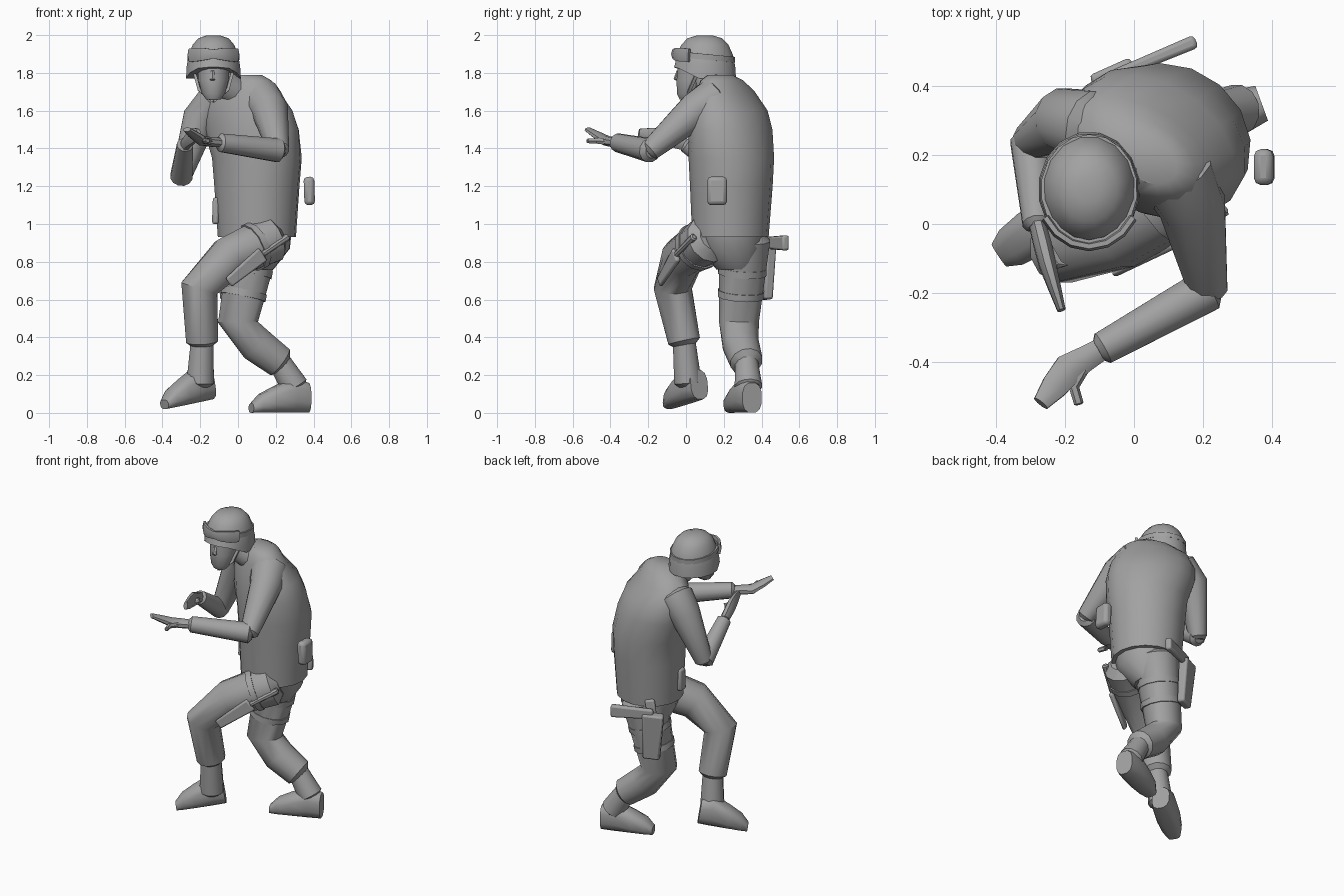
import bpy, bmesh, math
from mathutils import Vector

if "Cube" in bpy.data.objects:
    bpy.data.objects.remove(bpy.data.objects["Cube"], do_unlink=True)

grey = bpy.data.materials.new("plain grey")
grey.use_nodes = True
grey.diffuse_color = (.36, .36, .36, 1)
grey.node_tree.nodes["Principled BSDF"].inputs["Base Color"].default_value = grey.diffuse_color
parts = []


def at(x, y, z):
    return Vector((x, y, z))


X, Y, Z = at(1, 0, 0), at(0, 1, 0), at(0, 0, 1)


def loft(name, rings, ref, normal=None, sides=12, closed=False, square=1):
    """Skin rings of (centre, radius along ref, radius across)."""
    bm = bmesh.new()
    centres = [ring[0] for ring in rings]
    last, loops = len(rings) - 1, []
    grow = math.sqrt(2) if sides == 4 else 1
    for i, (centre, along, across) in enumerate(rings):
        following = centres[(i + 1) % len(rings)] if closed else centres[min(i + 1, last)]
        previous = centres[i - 1] if closed else centres[max(i - 1, 0)]
        tangent = (normal or following - previous).normalized()
        a = (ref - tangent * ref.dot(tangent)).normalized()
        b = tangent.cross(a)
        loop = []
        for k in range(sides):
            turn = math.tau * (k + .5) / sides
            c, s = (math.copysign(abs(v) ** square, v) * grow
                    for v in (math.cos(turn), math.sin(turn)))
            loop.append(bm.verts.new(centre + a * along * c + b * across * s))
        loops.append(loop)
    joins = list(zip(loops, loops[1:]))
    if closed:
        joins.append((loops[-1], loops[0]))
    else:
        bm.faces.new(loops[0])
        bm.faces.new(loops[-1])
    for low, high in joins:
        for k in range(sides):
            j = (k + 1) % sides
            bm.faces.new((low[k], low[j], high[j], high[k]))
    bmesh.ops.recalc_face_normals(bm, faces=bm.faces)
    mesh = bpy.data.meshes.new(name)
    bm.to_mesh(mesh)
    bm.free()
    mesh.materials.append(grey)
    part = bpy.data.objects.new(name, mesh)
    bpy.context.collection.objects.link(part)
    parts.append(part)
    return part


def limb(name, path, start, end, ref, sides=12):
    """Tube tapering evenly along its length, with rounded ends."""
    lengths = [0]
    for p, q in zip(path, path[1:]):
        lengths.append(lengths[-1] + (q - p).length)
    radii = [start + (end - start) * d / lengths[-1] for d in lengths]
    rings = [(p, r, r) for p, r in zip(path, radii)]
    first = path[0] + (path[0] - path[1]).normalized() * start / 3
    final = path[-1] + (path[-1] - path[-2]).normalized() * end / 3
    rings.insert(0, (first, start * .6, start * .6))
    rings.append((final, end * .6, end * .6))
    return loft(name, rings, ref, sides=sides)


def pouch(name, bottom, top, width, depth, ref, taper=1, soft=.012):
    """Box with softened edges between two end points."""
    box = loft(name, [(bottom, width * taper, depth * taper), (top, width, depth)], ref, sides=4)
    bevel = box.modifiers.new("soft edges", "BEVEL")
    bevel.width = soft
    bevel.segments = 2


def strap(name, start, end, amount, radius):
    """Short band round a limb."""
    half = (end - start).normalized() * .018
    middle = start.lerp(end, amount)
    loft(name, [(middle - half, radius, radius), (middle + half, radius, radius)], Y)


# Torso in a vest, turned towards the model's right
across = at(math.cos(math.pi / 6), -math.sin(math.pi / 6), 0)
loft("vest", [(at(.1, .235, .93), .21, .2),
              (at(.1, .24, 1.2), .23, .215),
              (at(.1, .24, 1.35), .245, .22),
              (at(.07, .235, 1.5), .27, .205),
              (at(.05, .23, 1.6), .26, .18),
              (at(.02, .21, 1.7), .22, .13),
              (at(.04, .19, 1.76), .15, .1),
              (at(.05, .18, 1.79), .08, .06)], across, Z, 16)
loft("pelvis", [(at(.1, .23, .97), .19, .18),
                (at(.1, .24, .87), .18, .17),
                (at(.08, .27, .76), .11, .11)], across, Z, 14)

# Legs
left_hip, left_thigh, left_knee = at(.17, .12, .92), at(-.05, -.02, .82), at(-.205, -.07, .66)
left_cuff, left_ankle = at(-.19, -.01, .38), at(-.2, .01, .16)
limb("left_leg", [left_hip, left_thigh, left_knee, left_cuff], .13, .088, Y)
right_hip, right_knee, right_shin = at(.09, .31, .92), at(0, .28, .48), at(.1, .29, .36)
right_cuff, right_ankle = at(.22, .32, .27), at(.3, .33, .14)
limb("right_leg", [right_hip, right_knee, right_shin, right_cuff], .14, .088, Y)


# Boots, each a shaft and a foot
def boot(side, cuff, ankle, heel, toe):
    limb(side + "_boot_shaft", [cuff, ankle], .062, .075, Y)
    rings = []
    for amount, height, width in ((0, .16, .055), (.25, .19, .07), (.6, .14, .072),
                                  (.85, .1, .062), (1, .05, .04)):
        rings.append((heel.lerp(toe, amount) + Z * height / 2, width, height / 2))
    forward = toe - heel
    loft(side + "_boot", rings, Z.cross(forward), forward, square=.75)


boot("left", left_cuff, left_ankle, at(-.15, .07, .07), at(-.39, -.09, .02))
boot("right", right_cuff, right_ankle, at(.37, .35, 0), at(.07, .24, 0))

# Arms
left_elbow, left_wrist = at(.215, -.19, 1.39), at(-.09, -.36, 1.43)
right_elbow, right_wrist = at(-.3, .24, 1.25), at(-.28, 0, 1.42)
limb("left_upper_arm", [at(.12, .15, 1.66), at(.17, .05, 1.6), left_elbow], .115, .058, X)
limb("left_forearm", [left_elbow, left_wrist], .065, .05, Z)
limb("right_upper_arm", [at(-.12, .28, 1.64), at(-.2, .3, 1.56), right_elbow], .11, .055, Y)
limb("right_forearm", [right_elbow, right_wrist], .06, .044, X)


# Open hands, each a palm running into the fingers and a thumb
def hand(side, wrist, palm, tips, thumb, ref):
    loft(side + "_hand", [(wrist, .026, .035), (wrist.lerp(palm, .5), .028, .04),
                          (palm, .026, .048), (palm.lerp(tips, .5), .02, .042),
                          (tips, .013, .026)], ref, sides=8)
    limb(side + "_thumb", [wrist.lerp(palm, .4), palm.lerp(thumb, .5), thumb],
         .022, .014, ref, 6)


hand("left", left_wrist, at(-.19, -.42, 1.44), at(-.27, -.52, 1.5), at(-.16, -.52, 1.44), Z)
hand("right", right_wrist, at(-.25, -.12, 1.46), at(-.21, -.25, 1.48), at(-.19, -.12, 1.46), X)

# Neck and head
limb("neck", [at(.03, .18, 1.68), at(-.06, .13, 1.74), at(-.11, .1, 1.82)], .09, .07, Y)
loft("head", [(at(-.13, -.005, 1.66), .04, .03),
              (at(-.13, .01, 1.69), .063, .06),
              (at(-.13, .04, 1.76), .083, .093),
              (at(-.13, .07, 1.87), .092, .115)], X, Z)
limb("nose", [at(-.135, -.04, 1.81), at(-.135, -.05, 1.765)], .01, .016, X, 6)

# Domed helmet whose rim rises over the face
crown, rim, dome = at(-.13, .1, 0), 1.77, .23
rings = []
for step in range(6):
    rise = math.radians(17 * step)
    shrink = math.cos(rise) ** .6
    rings.append((crown + Z * (rim + dome * math.sin(rise)), .148 * shrink, .168 * shrink))
helmet = loft("helmet", rings, X, Z, 16)
for vert in helmet.data.vertices:
    if vert.co.z < 1.8:
        vert.co.z += .06 * max(0, min(1, (.07 - vert.co.y) / .12))


# Goggles and their strap, which drops towards the back
def around_helmet(turn, gap):
    height = 1.885 + .015 * math.cos(turn)
    return crown + at((.125 + gap) * math.sin(turn), -(.145 + gap) * math.cos(turn), height)


turns = [math.radians(d) for d in range(0, 360, 20)]
loft("goggle_strap", [(around_helmet(t, .008), .015, .007) for t in turns], Z,
     sides=4, closed=True)
turns = [math.radians(d) for d in range(-60, 61, 20)]
loft("goggles", [(around_helmet(t, .02), .028 + .014 * abs(math.sin(2 * t)), .014)
                 for t in turns], Z, sides=6)
for label, side in (("right", -1), ("left", 1)):
    ear, jaw, chin = X * side * .1, X * side * .075, at(-.13, -.01, 1.65)
    limb(label + "_chin_strap", [chin + ear + at(0, .07, .15), chin + jaw + at(0, .03, .06),
                                 chin], .008, .008, Y, 4)

# Straps round the thighs
strap("upper_right_thigh_strap", right_hip, right_knee, .38, .132)
strap("lower_right_thigh_strap", right_hip, right_knee, .66, .125)
strap("left_thigh_strap", left_hip, left_thigh, .4, .131)

# Holster with pistol on the right thigh
along = at(.9, .4, 0)
pouch("holster", at(-.04, .42, .6), at(-.06, .43, .9), .065, .03, along, .8)
pouch("holster_hanger", at(-.04, .41, .86), at(-.02, .41, .98), .03, .014, along)
pouch("pistol_grip", at(-.06, .43, .9), at(.18, .53, .9), .04, .02, Z, .8)

# Sheathed knife on the left thigh
guard, pommel, tip = at(.13, -.05, .84), at(.26, .04, .93), at(-.05, -.14, .69)
pouch("knife_sheath", tip, guard, .042, .015, Z, .7)
limb("knife_handle", [guard, pommel], .016, .02, Z, 8)

# Belt pouches
pouch("left_pouch", at(.38, .165, 1.1), at(.375, .165, 1.25), .052, .028, Y, soft=.02)
pouch("front_pouch", at(-.12, .22, 1), at(-.115, .22, 1.14), .018, .03, X)

# Smooth shading that keeps hard edges
bpy.ops.object.select_all(action="DESELECT")
for part in parts:
    part.select_set(True)
bpy.context.view_layer.objects.active = parts[0]
bpy.ops.object.shade_smooth_by_angle(angle=math.radians(40))
